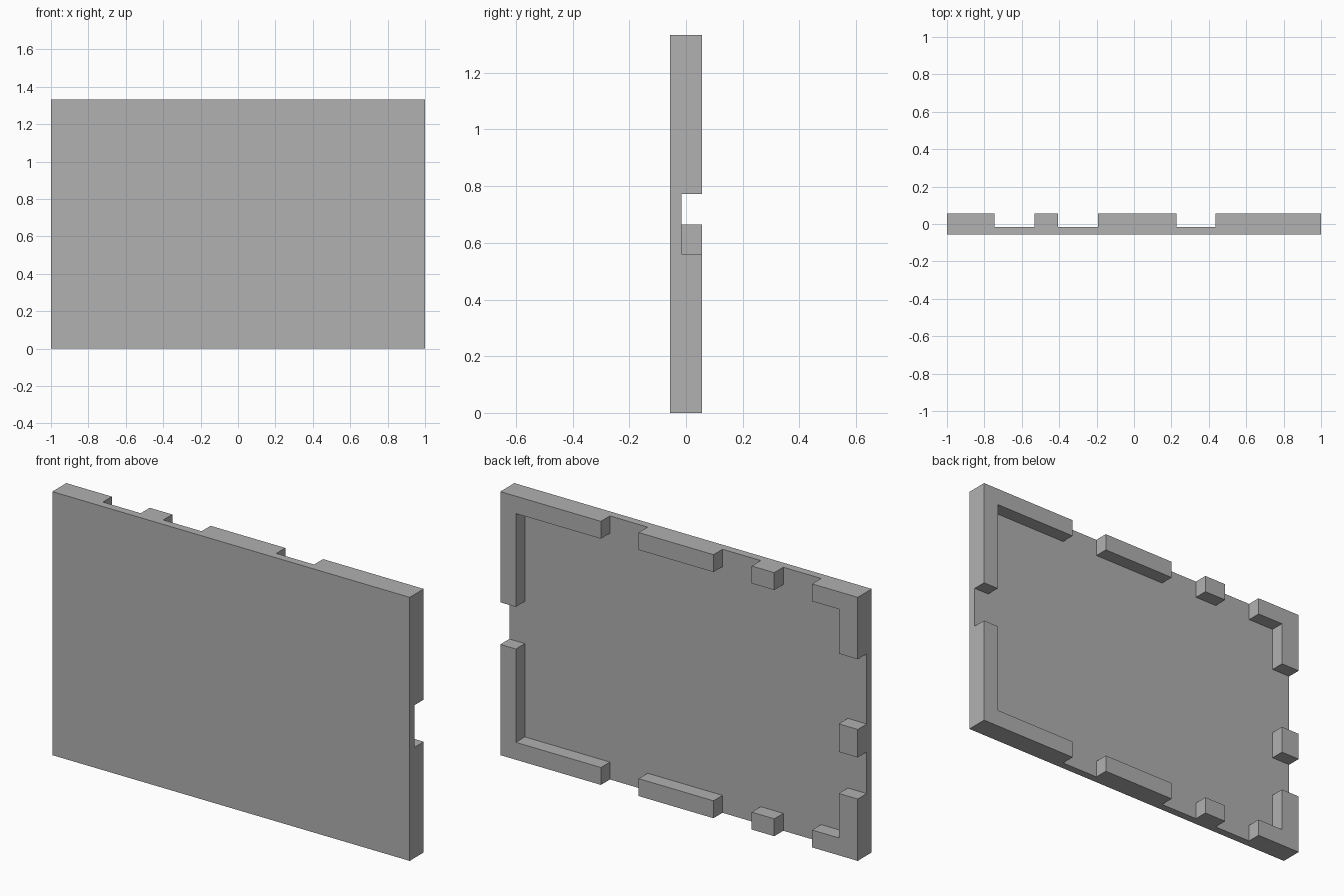
import bpy
import bmesh

WIDTH, HEIGHT, DEPTH = 2.0, 1.333, 0.112
FRONT, BACK = -DEPTH / 2, DEPTH / 2
PANEL_BACK = -0.016          # rear face of the thin panel
LEFT_RIM, RIGHT_RIM, RIM = 0.087, 0.106, 0.088

cube = bpy.data.objects.get("Cube")
if cube:
    bpy.data.objects.remove(cube, do_unlink=True)

grey = bpy.data.materials.new("plain grey")
grey.use_nodes = True
colour = (0.44, 0.44, 0.44, 1.0)
grey.diffuse_color = colour
grey.node_tree.nodes["Principled BSDF"].inputs["Base Color"].default_value = colour


def slab(name, outline, y0, y1):
    """Extrude an (x, z) outline from y0 to y1."""
    bm = bmesh.new()
    face = bm.faces.new([bm.verts.new((x, y0, z)) for x, z in outline])
    grown = bmesh.ops.extrude_face_region(bm, geom=[face])["geom"]
    verts = [v for v in grown if isinstance(v, bmesh.types.BMVert)]
    bmesh.ops.translate(bm, verts=verts, vec=(0, y1 - y0, 0))
    bmesh.ops.recalc_face_normals(bm, faces=bm.faces)
    mesh = bpy.data.meshes.new(name)
    bm.to_mesh(mesh)
    bm.free()
    mesh.materials.append(grey)
    obj = bpy.data.objects.new(name, mesh)
    bpy.context.collection.objects.link(obj)
    return obj


def rect(x0, x1, z0, z1):
    return [(x0, z0), (x1, z0), (x1, z1), (x0, z1)]


def corner(edge, rim, inner, leg):
    """L outline at a bottom corner; inner is the end of its flat arm."""
    inside = edge - rim if edge > 0 else edge + rim
    return [(edge, 0), (inner, 0), (inner, RIM), (inside, RIM),
            (inside, leg), (edge, leg)]


def rim_pair(name, outline):
    """The same rim piece along the bottom and mirrored along the top."""
    slab("bottom_" + name, outline, PANEL_BACK, BACK)
    slab("top_" + name, [(x, HEIGHT - z) for x, z in outline], PANEL_BACK, BACK)


# Thin front panel
slab("panel", rect(-WIDTH / 2, WIDTH / 2, 0, HEIGHT), FRONT, PANEL_BACK)

# Raised rim on the back, broken by notches
rim_pair("left_corner", corner(WIDTH / 2, LEFT_RIM, 0.437, 0.56))
rim_pair("right_corner", corner(-WIDTH / 2, RIGHT_RIM, -0.745, 0.313))
rim_pair("long_block", rect(-0.193, 0.226, 0, RIM))
rim_pair("short_block", rect(-0.533, -0.407, 0, RIM))
slab("right_side_block",
     rect(-WIDTH / 2, -WIDTH / 2 + RIGHT_RIM, 0.523, 0.665), PANEL_BACK, BACK)
